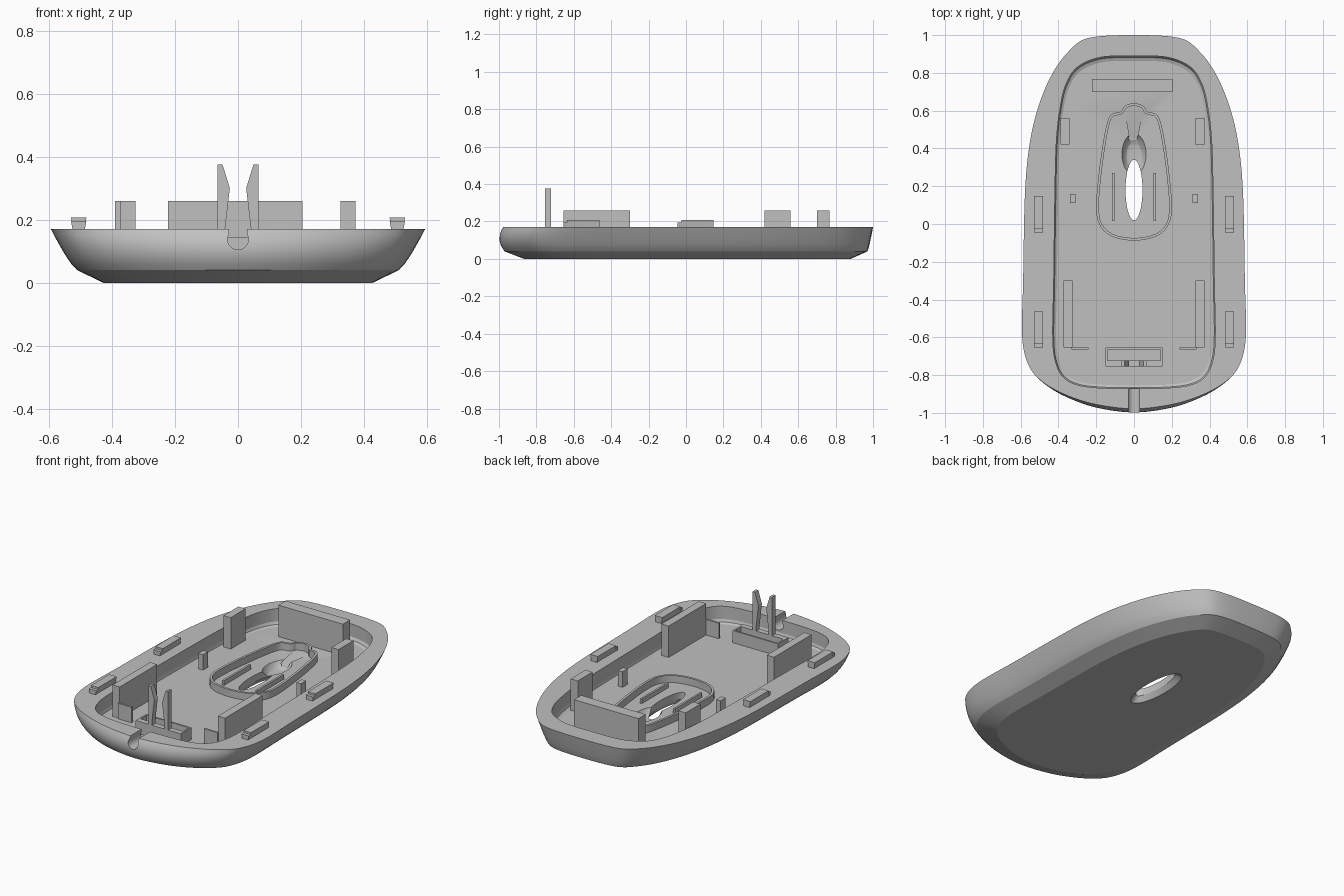
import bpy, bmesh, math
from mathutils import Vector

cube = bpy.data.objects.get("Cube")
if cube:
    bpy.data.objects.remove(cube)

grey = bpy.data.materials.new("matte_grey")
grey.use_nodes = True
GREY = (0.53, 0.53, 0.53, 1)
grey.diffuse_color = GREY
grey.node_tree.nodes["Principled BSDF"].inputs["Base Color"].default_value = GREY

RIM, FLOOR, CHAMFER = 0.17, 0.072, 0.04


def finish(name, bm):
    bmesh.ops.recalc_face_normals(bm, faces=bm.faces)
    mesh = bpy.data.meshes.new(name)
    bm.to_mesh(mesh)
    bm.free()
    mesh.materials.append(grey)
    ob = bpy.data.objects.new(name, mesh)
    bpy.context.collection.objects.link(ob)
    return ob


def outline(half, steps=6):
    """Smooth closed outline from a right-hand half profile, back to front."""
    pts = [Vector(p) for p in half]
    pts += [Vector((-p.x, p.y)) for p in reversed(pts[1:-1])]
    n, out = len(pts), []
    for i in range(n):
        a, b, c, d = (pts[(i + k) % n] for k in (-1, 0, 1, 2))
        for s in range(steps):
            t = s / steps
            out.append(0.5 * (2 * b + (c - a) * t + (2 * a - 5 * b + 4 * c - d) * t * t
                              + (3 * b - a - 3 * c + d) * t ** 3))
    return out


def loft(name, rings, closed=False):
    """Skin a list of 3D rings; cap the ends or join last to first."""
    bm = bmesh.new()
    vs = [[bm.verts.new(p) for p in r] for r in rings]
    n = len(vs[0])
    pairs = list(zip(vs, vs[1:])) + ([(vs[-1], vs[0])] if closed else [])
    for a, b in pairs:
        for i in range(n):
            j = (i + 1) % n
            bm.faces.new((a[i], a[j], b[j], b[i]))
    if not closed:
        bm.faces.new(vs[0])
        bm.faces.new(vs[-1])
    return finish(name, bm)


def prism(name, profile, y0, y1):
    """Extrude an x-z profile along y."""
    return loft(name, [[(x, y, z) for x, z in profile] for y in (y0, y1)])


def box(name, x0, x1, y0, y1, z1, z0=FLOOR - 0.01):
    return prism(name, [(x0, z0), (x1, z0), (x1, z1), (x0, z1)], y0, y1)


def ellipse(cy, rx, ry, z, n=40):
    return [(rx * math.cos(k * math.tau / n), cy + ry * math.sin(k * math.tau / n), z)
            for k in range(n)]


def cut(target, cutter):
    cutter.hide_render = True
    mod = target.modifiers.new("cut", 'BOOLEAN')
    mod.operation, mod.solver, mod.object = 'DIFFERENCE', 'EXACT', cutter
    bpy.context.view_layer.objects.active = target
    bpy.ops.object.modifier_apply(modifier=mod.name)
    bpy.data.objects.remove(cutter)


def smooth(ob, angle):
    bpy.ops.object.select_all(action='DESELECT')
    ob.select_set(True)
    bpy.context.view_layer.objects.active = ob
    bpy.ops.object.shade_smooth_by_angle(angle=math.radians(angle))


# Shell: outer skin, flat rim, inner wall and floor in one loft
outer = outline([(0, 1), (0.24, 0.985), (0.345, 0.915), (0.43, 0.8), (0.5, 0.64), (0.55, 0.44),
                 (0.577, 0.17), (0.587, -0.3), (0.592, -0.6), (0.557, -0.75), (0.485, -0.835),
                 (0.36, -0.905), (0.2, -0.955), (0, -0.978)])
inner = outline([(0, 0.89), (0.18, 0.882), (0.3, 0.83), (0.36, 0.74), (0.39, 0.62), (0.41, 0.45),
                 (0.418, 0.2), (0.425, -0.3), (0.43, -0.6), (0.415, -0.73), (0.375, -0.81),
                 (0.3, -0.852), (0.18, -0.868), (0, -0.872)])


def ring(src, z, sx, front, back):
    return [(p.x * sx, p.y * (back if p.y > 0 else front), z) for p in src]


def side_ring(t):
    """Outer wall from chamfer (0) to rim (1), bulging at the front."""
    f = t ** 0.8
    return ring(outer, CHAMFER + (RIM - CHAMFER) * t, 0.86 + 0.14 * f,
                0.992 + 0.008 * t + 0.095 * t * (1 - t), 0.97 + 0.03 * f)


shell = loft("lower_shell", [ring(outer, 0, 0.72, 0.885, 0.88)]
             + [side_ring(k / 7) for k in range(8)]
             + [ring(inner, RIM, 1, 1, 1), ring(inner, FLOOR + 0.022, 1, 1, 1),
                ring(inner, FLOOR + 0.007, 0.988, 0.994, 0.99),
                ring(inner, FLOOR, 0.96, 0.98, 0.97)])

# Cable notch in the front lip
cut(shell, prism("notch_cutter", [(0.028, 0.2), (-0.028, 0.2)] + [
    (0.033 * math.cos(a), 0.138 + 0.033 * math.sin(a))
    for a in (math.radians(150 + k * 12) for k in range(21))], -1.1, -0.8))

# Sensor opening, wider underneath, with a flared scoop behind it
cut(shell, loft("opening_cutter", [ellipse(0.19, 0.072, 0.215, -0.01), ellipse(0.18, 0.045, 0.16, 0.03),
                                   ellipse(0.18, 0.045, 0.16, 0.1)]))
cut(shell, loft("scoop_cutter", [ellipse(0.36 + 0.01 * t, 0.03 + 0.035 * t, 0.05 + 0.06 * t,
                                         0.034 + 0.04 * t * t) for t in (0, 0.3, 0.6, 0.85, 1, 1.2)]))
cut(shell, loft("fan_cutter", [[(-0.015, 0.44, z), (0.015, 0.44, z), (0.045, y, z), (-0.045, y, z)]
                               for y, z in ((0.46, 0.045), (0.6, 0.077))]))
smooth(shell, 19)

# Raised wall around the sensor bay
bay = outline([(0, 0.64), (0.05, 0.625), (0.07, 0.595), (0.125, 0.575), (0.155, 0.48), (0.185, 0.28),
               (0.2, 0.1), (0.185, 0.0), (0.12, -0.065), (0, -0.088)], 4)


def bay_ring(z, inset):
    n = len(bay)
    pts = []
    for i, p in enumerate(bay):
        d = (bay[(i + 1) % n] - bay[i - 1]).normalized()
        pts.append((p.x + d.y * inset, p.y - d.x * inset, z))
    return pts


LOW, HIGH = FLOOR - 0.01, 0.115
bay_wall = loft("sensor_bay_wall", [bay_ring(LOW, 0), bay_ring(HIGH, 0),
                                    bay_ring(HIGH, 0.014), bay_ring(LOW, 0.014)], closed=True)
smooth(bay_wall, 35)

# Parts mirrored left and right
for side, s in (("left", 1), ("right", -1)):
    def pair(name, x0, x1, *rest):
        return box(f"{side}_{name}", s * x0, s * x1, *rest)

    pair("sensor_rail", 0.104, 0.116, 0.015, 0.27, 0.1)
    pair("floor_post", 0.31, 0.34, 0.11, 0.158, 0.165)
    pair("front_wall_block", 0.325, 0.373, -0.655, -0.3, 0.26)
    pair("front_wall_return", 0.24, 0.33, -0.665, -0.653, 0.165)
    # Flared snap tabs on the rim, each with a low front step
    for place, y in (("front", -0.655), ("middle", -0.045)):
        for part, y0, y1, top in (("tab", 0.02, 0.193, 0.207), ("tab_step", 0, 0.02, 0.195)):
            prism(f"{side}_{place}_{part}",
                  [(s * 0.488, RIM - 0.01), (s * 0.523, RIM - 0.01), (s * 0.53, top), (s * 0.481, top)],
                  y + y0, y + y1)
    # Cable clip prongs
    prism(f"{side}_clip_prong", [(s * x, z) for x, z in (
        (0.065, LOW), (0.065, 0.375), (0.049, 0.375), (0.026, 0.3), (0.041, 0.17), (0.041, LOW))],
        -0.755, -0.722)

# Rear blocks
box("left_rear_block", 0.325, 0.372, 0.42, 0.56, 0.26)
box("right_rear_block", -0.39, -0.342, 0.42, 0.56, 0.26)
box("rear_cross_block", -0.222, 0.204, 0.7, 0.768, 0.26)

# Open tray behind the cable clip
tray = box("clip_tray", -0.15, 0.15, -0.755, -0.655, 0.145)
cut(tray, box("tray_cutter", -0.14, 0.14, -0.722, -0.665, 0.2, FLOOR + 0.01))
